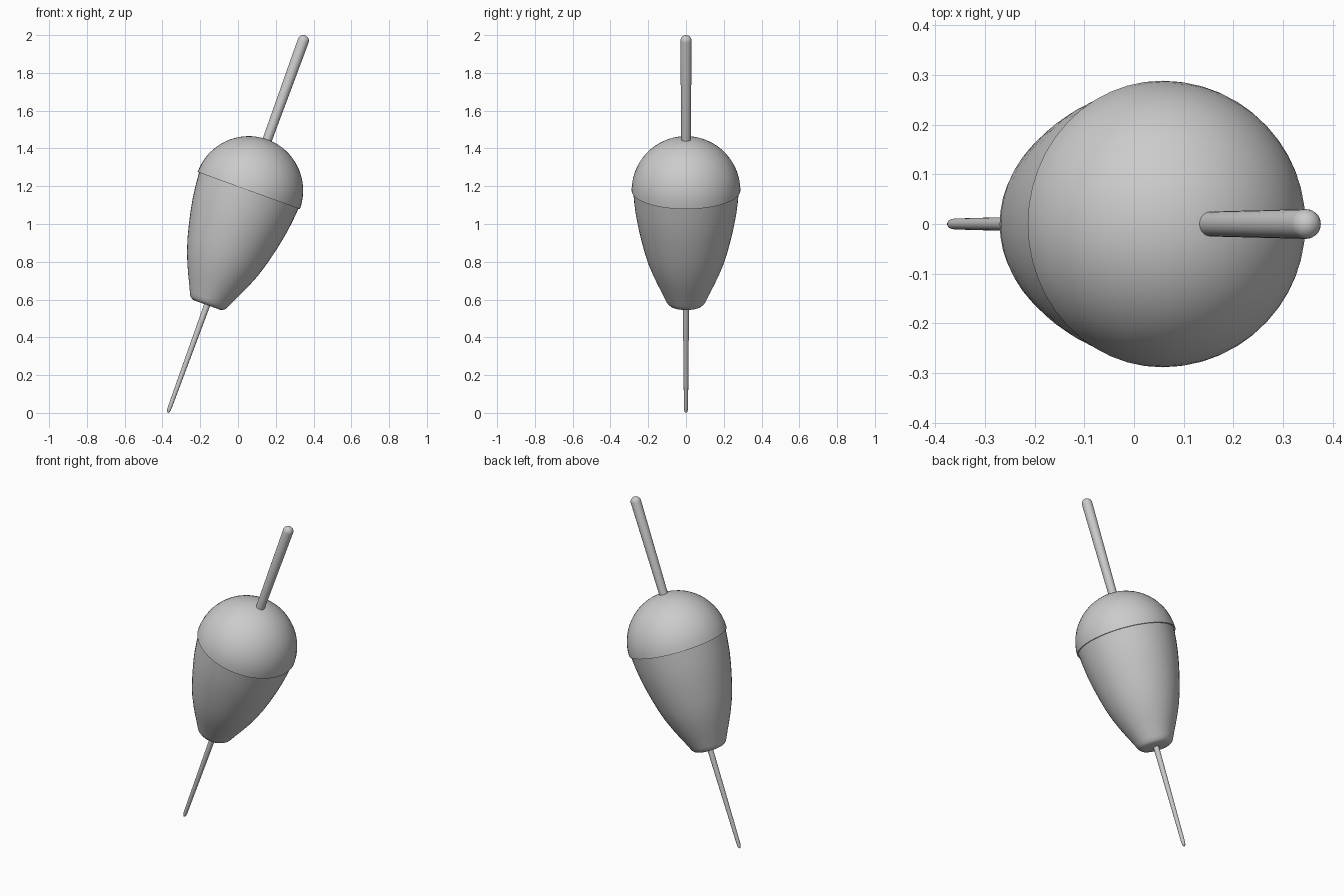
import bpy, bmesh, math
from mathutils import Matrix, Vector

if "Cube" in bpy.data.objects:
    bpy.data.objects.remove(bpy.data.objects["Cube"])

TILT = math.radians(20)
CENTRE = Vector((0.057, 0, 1.177))   # middle of the seam
R = 0.288
PLACE = Matrix.Translation(CENTRE) @ Matrix.Rotation(TILT, 4, 'Y')


def lathe(name, profile, segs):
    """Revolve (radius, height) points, bottom to top, about the float's axis."""
    bm = bmesh.new()
    rings = []
    for r, h in profile:
        if r < 1e-6:
            rings.append([bm.verts.new((0, 0, h))])
        else:
            rings.append([bm.verts.new((r * math.cos(2 * math.pi * i / segs),
                                        r * math.sin(2 * math.pi * i / segs), h))
                          for i in range(segs)])
    for a, b in zip(rings, rings[1:]):
        for i in range(segs):
            j = (i + 1) % segs
            if len(a) == 1:
                bm.faces.new((a[0], b[j], b[i]))
            elif len(b) == 1:
                bm.faces.new((a[i], a[j], b[0]))
            else:
                bm.faces.new((a[i], a[j], b[j], b[i]))
    bmesh.ops.recalc_face_normals(bm, faces=bm.faces[:])
    mesh = bpy.data.meshes.new(name)
    bm.to_mesh(mesh)
    bm.free()
    ob = bpy.data.objects.new(name, mesh)
    bpy.context.collection.objects.link(ob)
    ob.matrix_world = PLACE
    bpy.ops.object.select_all(action='DESELECT')
    ob.select_set(True)
    bpy.context.view_layer.objects.active = ob
    bpy.ops.object.shade_smooth_by_angle(angle=math.radians(35))
    return ob


# Domed cap, slightly wider than the body below it
dome = [(0, 0)]
for k in range(17):
    a = math.pi / 2 * k / 16
    dome.append((R * math.cos(a) if k < 16 else 0, R * math.sin(a)))
lathe("float_cap", dome, 48)

# Tapered body with a rounded lower rim
body = [(0, -0.645), (0.074, -0.645), (0.088, -0.641), (0.100, -0.630), (0.109, -0.612),
        (0.126, -0.575), (0.148, -0.53), (0.173, -0.475), (0.197, -0.415),
        (0.218, -0.35), (0.236, -0.28), (0.252, -0.21), (0.265, -0.14),
        (0.274, -0.07), (0.280, 0), (0, 0)]
lathe("float_body", body, 48)

# Single tapered stick through the whole float
stick = [(0, -1.252), (0.006, -1.249), (0.0095, -1.238), (0.011, -1.22),
         (0.0165, -0.64), (0.025, 0.28), (0.030, 0.844)]
for k in range(1, 7):
    a = math.pi / 2 * k / 6
    stick.append((0.030 * math.cos(a) if k < 6 else 0, 0.844 + 0.030 * math.sin(a)))
lathe("float_stick", stick, 20)
